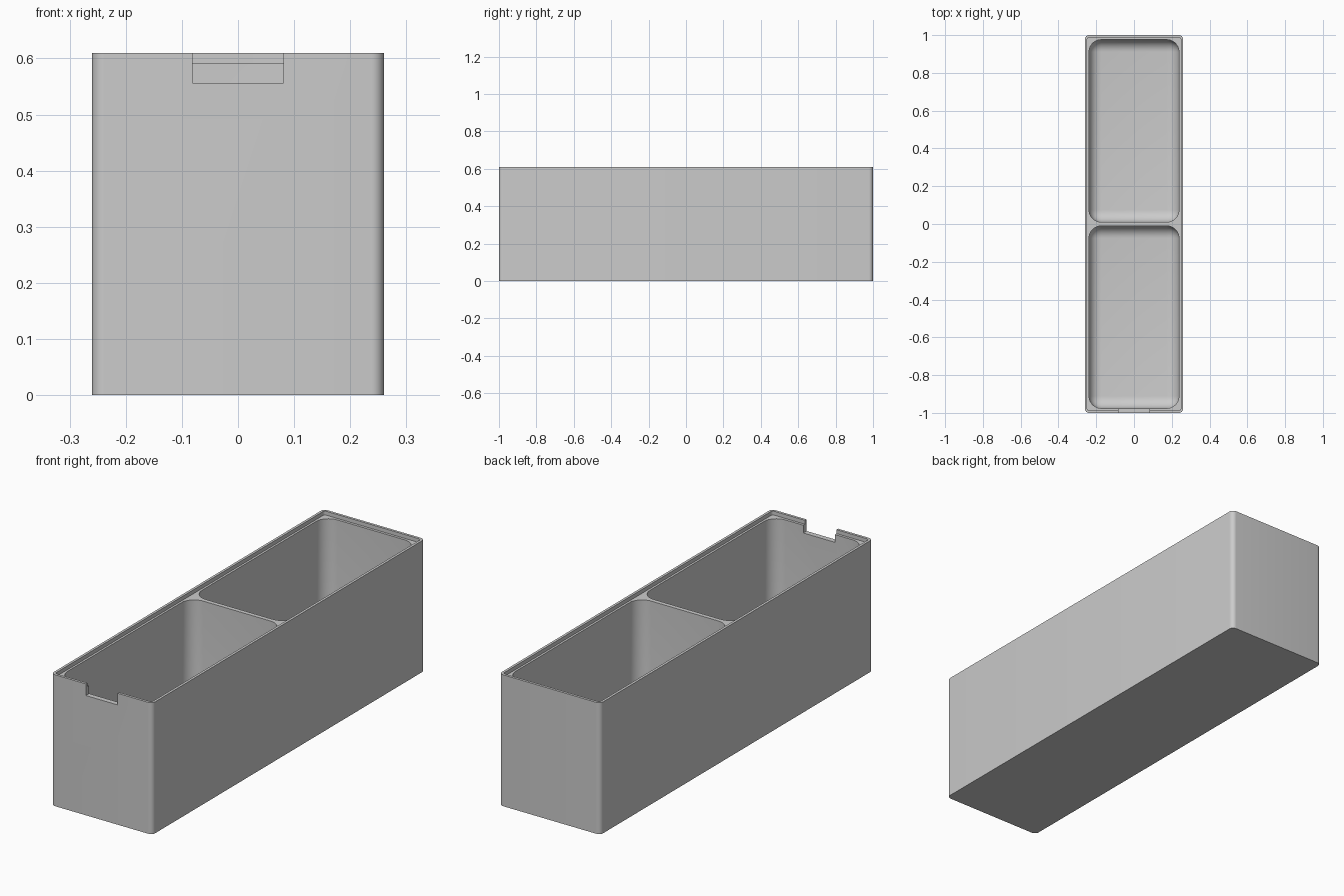
import bpy, bmesh, math

if "Cube" in bpy.data.objects:
    bpy.data.objects.remove(bpy.data.objects["Cube"], do_unlink=True)

HALF_X, HALF_Y, HEIGHT = 0.26, 1.0, 0.61
LEDGE_Z = 0.592
ABOVE = 0.8

grey = bpy.data.materials.new("light grey plastic")
grey.use_nodes = True
grey.diffuse_color = (0.6, 0.6, 0.6, 1)
grey.node_tree.nodes["Principled BSDF"].inputs["Base Color"].default_value = (0.6, 0.6, 0.6, 1)


def rounded_block(name, low, high, radius=0, round_floor=False, segments=8):
    """Box between two corners, with rounded upright edges and optional floor fillet."""
    bm = bmesh.new()
    bmesh.ops.create_cube(bm, size=1)
    for v in bm.verts:
        v.co = [(l + h) / 2 + c * (h - l) for l, h, c in zip(low, high, v.co)]
    if radius:
        edges = []
        for e in bm.edges:
            a, b = (v.co for v in e.verts)
            upright = abs(a.z - b.z) > 0.001
            floor = max(a.z, b.z) < low[2] + 0.001
            if upright or (round_floor and floor):
                edges.append(e)
        bmesh.ops.bevel(bm, geom=edges, offset=radius, segments=segments,
                        profile=0.5, affect='EDGES')
    bmesh.ops.recalc_face_normals(bm, faces=bm.faces)
    mesh = bpy.data.meshes.new(name)
    bm.to_mesh(mesh)
    bm.free()
    mesh.materials.append(grey)
    obj = bpy.data.objects.new(name, mesh)
    bpy.context.collection.objects.link(obj)
    return obj


# Outer body
box = rounded_block("divided_box", (-HALF_X, -HALF_Y, 0), (HALF_X, HALF_Y, HEIGHT), 0.022)

# Lid recess, two compartments and the front finger notch
cutters = [
    rounded_block("lid_recess", (-0.248, -0.988, LEDGE_Z), (0.248, 0.988, ABOVE), 0.012),
    rounded_block("back_compartment", (-0.238, 0.01, 0.022), (0.238, 0.976, ABOVE), 0.065, True),
    rounded_block("front_compartment", (-0.238, -0.976, 0.022), (0.238, -0.01, ABOVE), 0.065, True),
    rounded_block("finger_notch", (-0.081, -1.1, 0.556), (0.081, -0.95, ABOVE)),
]

bpy.ops.object.select_all(action='DESELECT')
bpy.context.view_layer.objects.active = box
box.select_set(True)
for cutter in cutters:
    cutter.hide_render = True
    mod = box.modifiers.new(cutter.name, 'BOOLEAN')
    mod.operation = 'DIFFERENCE'
    mod.solver = 'EXACT'
    mod.object = cutter
    bpy.ops.object.modifier_apply(modifier=mod.name)
    bpy.data.objects.remove(cutter, do_unlink=True)

bpy.ops.object.shade_smooth_by_angle(angle=math.radians(30))
